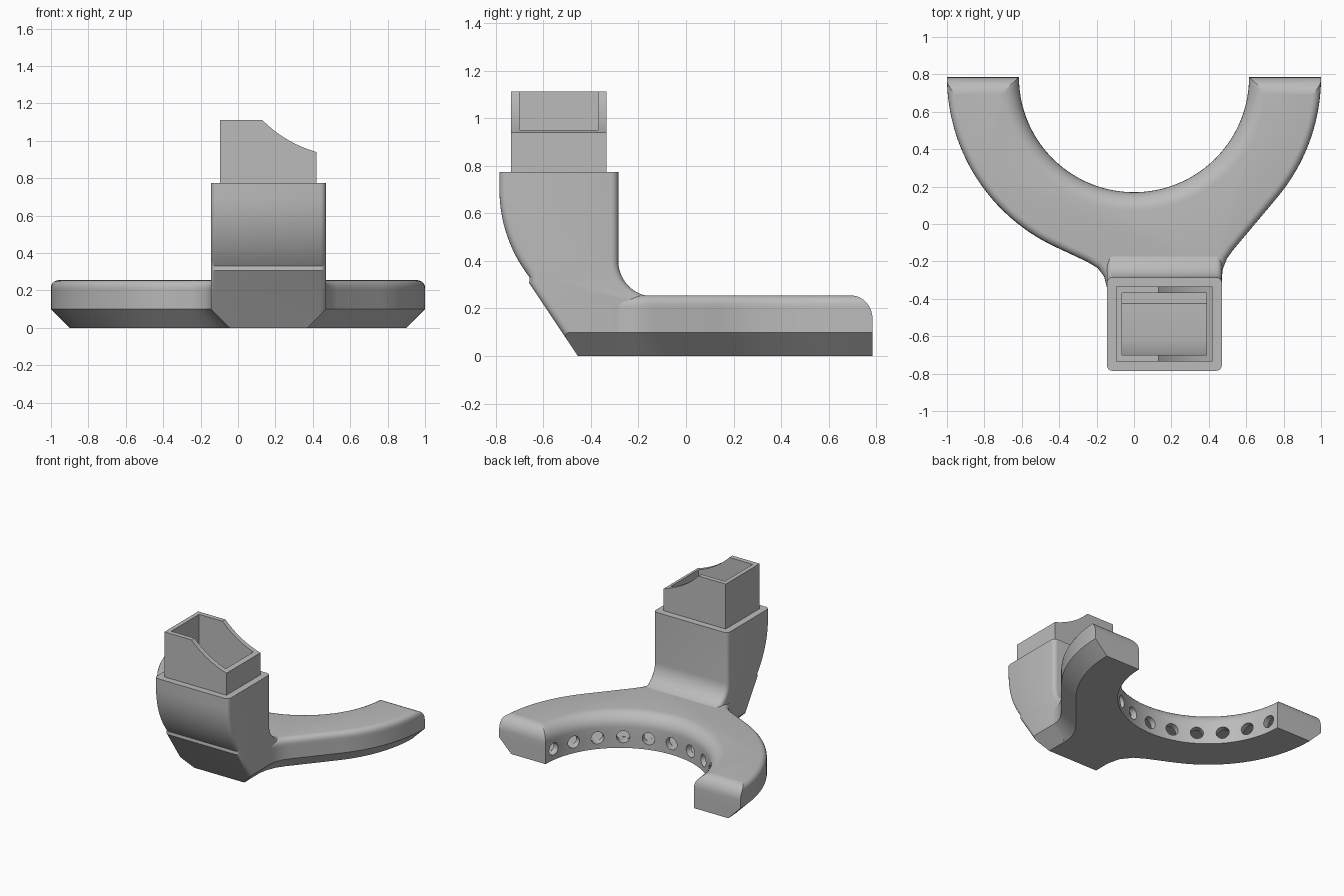
import bpy, bmesh
from math import sin, cos, radians, sqrt, pi
from mathutils import Vector, Matrix

cube = bpy.data.objects.get("Cube")
if cube:
    bpy.data.objects.remove(cube, do_unlink=True)

grey = bpy.data.materials.new("plain_grey")
grey.use_nodes = True
grey.diffuse_color = (0.5, 0.5, 0.5, 1)
grey.node_tree.nodes["Principled BSDF"].inputs["Base Color"].default_value = (0.5, 0.5, 0.5, 1)

CY = 0.785            # centre line of the ring arcs
X0, X1 = -0.145, 0.47  # tower sides


def make(name, bm):
    bmesh.ops.recalc_face_normals(bm, faces=bm.faces)
    mesh = bpy.data.meshes.new(name)
    bm.to_mesh(mesh)
    bm.free()
    ob = bpy.data.objects.new(name, mesh)
    bpy.context.collection.objects.link(ob)
    mesh.materials.append(grey)
    return ob


def loft(loops):
    """Solid through a stack of matching closed loops."""
    bm = bmesh.new()
    rows = [[bm.verts.new(p) for p in loop] for loop in loops]
    for a, b in zip(rows, rows[1:]):
        for i in range(len(a)):
            j = (i + 1) % len(a)
            bm.faces.new((a[i], a[j], b[j], b[i]))
    bm.faces.new(rows[0][::-1])
    bm.faces.new(rows[-1])
    return bm


def offset(pts, d, closed=False):
    """Move a polyline to its right by d."""
    pts, out = [Vector(p) for p in pts], []
    n = len(pts)
    for i, p in enumerate(pts):
        a = pts[i - 1] if closed or i else p
        b = pts[(i + 1) % n] if closed or i < n - 1 else p
        dirs = [(v).normalized() for v in (p - a, b - p) if v.length > 1e-6]
        norms = [Vector((v.y, -v.x)) for v in dirs]
        m = sum(norms, Vector((0, 0))).normalized()
        out.append(p + m * (d / max(m.dot(norms[0]), 0.4)))
    return out


def arc(cx, cy, r, a, b, n):
    return [(cx + r * cos(radians(a + (b - a) * i / n)),
             cy + r * sin(radians(a + (b - a) * i / n))) for i in range(n + 1)]


def cut(ob, *cutters):
    bpy.context.view_layer.objects.active = ob
    for c in cutters:
        mod = ob.modifiers.new("cut", "BOOLEAN")
        mod.object, mod.operation, mod.solver = c, "DIFFERENCE", "EXACT"
        bpy.ops.object.modifier_apply(modifier=mod.name)


# Curved ring duct: outer plan path runs from one tip round the neck to the other
right_side = arc(0, CY, 1, 0, -40, 20) + [
    (0.53, -0.139), (0.497, -0.185), (0.475, -0.24), (0.468, -0.3), (0.468, -0.42)]
left_side = [(-0.143, -0.42), (-0.145, -0.34), (-0.16, -0.28), (-0.195, -0.235),
             (-0.25, -0.202)] + arc(0, CY, 1, -115, -180, 30)


def plan(z, outer, inner, end):
    pts = offset(right_side, outer) + offset(left_side, outer)
    pts += [Vector(p) for p in arc(0, CY, 0.615 + inner, -180, 0, 72)]
    return [(p.x, min(p.y, CY - end), z) for p in pts]


levels = [(0, 0.1, 0, 0), (0.1, 0, 0, 0)]
for k in range(9):
    t = k / 8 * pi / 2
    z, r = 0.155 + 0.1 * sin(t), 0.1 * (1 - cos(t))
    h = max(0, z - 0.215)
    levels.append((z, 0.04 - sqrt(max(0, 0.04 ** 2 - h * h)), r, 0.9 * r))
ring = make("ring_duct", loft([plan(*lv) for lv in levels]))

# Air channel inside the ring
section = [(0.66, 0.04), (0.89, 0.04), (0.955, 0.11), (0.955, 0.21), (0.75, 0.21), (0.66, 0.15)]
channel_loops = []
for i in range(49):
    a = radians(-3 - 174 * i / 48)
    channel_loops.append([(r * cos(a), CY + r * sin(a), z) for r, z in section])
channel = make("channel_cutter", loft(channel_loops))

# Row of round outlet holes along the inner wall
bm = bmesh.new()
for i in range(11):
    a = radians(-8 - 16.4 * i)
    place = (Matrix.Translation((0.64 * cos(a), CY + 0.64 * sin(a), 0.083))
             @ Matrix.Rotation(a, 4, "Z") @ Matrix.Rotation(pi / 2, 4, "Y"))
    bmesh.ops.create_cone(bm, cap_ends=True, segments=24, radius1=0.045, radius2=0.045,
                          depth=0.14, matrix=place)
holes = make("hole_cutter", bm)

# Hollow shaft through the tower, with a sloping floor
shaft_side = [(-0.7, 1.3), (-0.7, 0.66), (-0.67, 0.5), (-0.62, 0.37),
              (-0.425, 0.05), (-0.37, 0.05), (-0.37, 1.3)]
shaft = make("shaft_cutter", loft([[(x, y, z) for y, z in shaft_side] for x in (-0.063, 0.387)]))

# Inlet tower: side profile with curved front and a fillet at the back
front = [(-0.455, 0), (-0.66, 0.307)] + [(y, z) for y, z in arc(-0.185, 0.70, 0.6, -142, -180, 14)]
back = [(-0.285, 0.9)] + arc(-0.135, 0.4, 0.15, 180, 270, 14) + [(-0.13, 0.2), (-0.3, 0)]
side = front + [(-0.785, 0.9)] + back
loops = []
R = 0.03
for k in range(5):
    t = k / 4 * pi / 2
    loops.append((X0 + R * (1 - cos(t)), R * (1 - sin(t))))
loops += [(X0 + X1 - x, d) for x, d in reversed(loops)]
bm = loft([[(x, p.x, p.y) for p in offset(side, d, True)] for x, d in loops])
# Flat rim on top and slanted lower side edges
for co, no in (((0, 0, 0.775), (0, 0, 1)), ((X0, 0, 0.1), (-1, 0, -1)), ((X1, 0, 0.1), (1, 0, -1))):
    res = bmesh.ops.bisect_plane(bm, geom=bm.verts[:] + bm.edges[:] + bm.faces[:], dist=1e-5,
                                 plane_co=co, plane_no=no, clear_outer=True)
    rim = [e for e in bm.edges if e.is_boundary]
    bmesh.ops.holes_fill(bm, edges=rim, sides=0)
tower = make("inlet_tower", bm)

# Rectangular collar with a scooped top edge
scoop = []
for i in range(13):
    t = i / 12
    p = Vector((0.13, 1.112)) * (1 - t) ** 2 + Vector((0.25, 0.99)) * 2 * t * (1 - t) + Vector((0.42, 0.94)) * t * t
    scoop.append((p.x, p.y))
outline = [(-0.095, 0.74), (-0.095, 1.112)] + scoop + [(0.42, 0.74)]
collar = make("inlet_collar", loft([[(x, y, z) for x, z in outline] for y in (-0.736, -0.335)]))

cut(ring, channel, holes, shaft)
cut(tower, shaft)
cut(collar, shaft)
for c in (channel, holes, shaft):
    bpy.data.objects.remove(c, do_unlink=True)

# Smooth curves, crisp corners
bpy.ops.object.select_all(action="DESELECT")
for ob in (ring, tower, collar):
    ob.select_set(True)
bpy.context.view_layer.objects.active = ring
bpy.ops.object.shade_smooth_by_angle(angle=radians(25))
